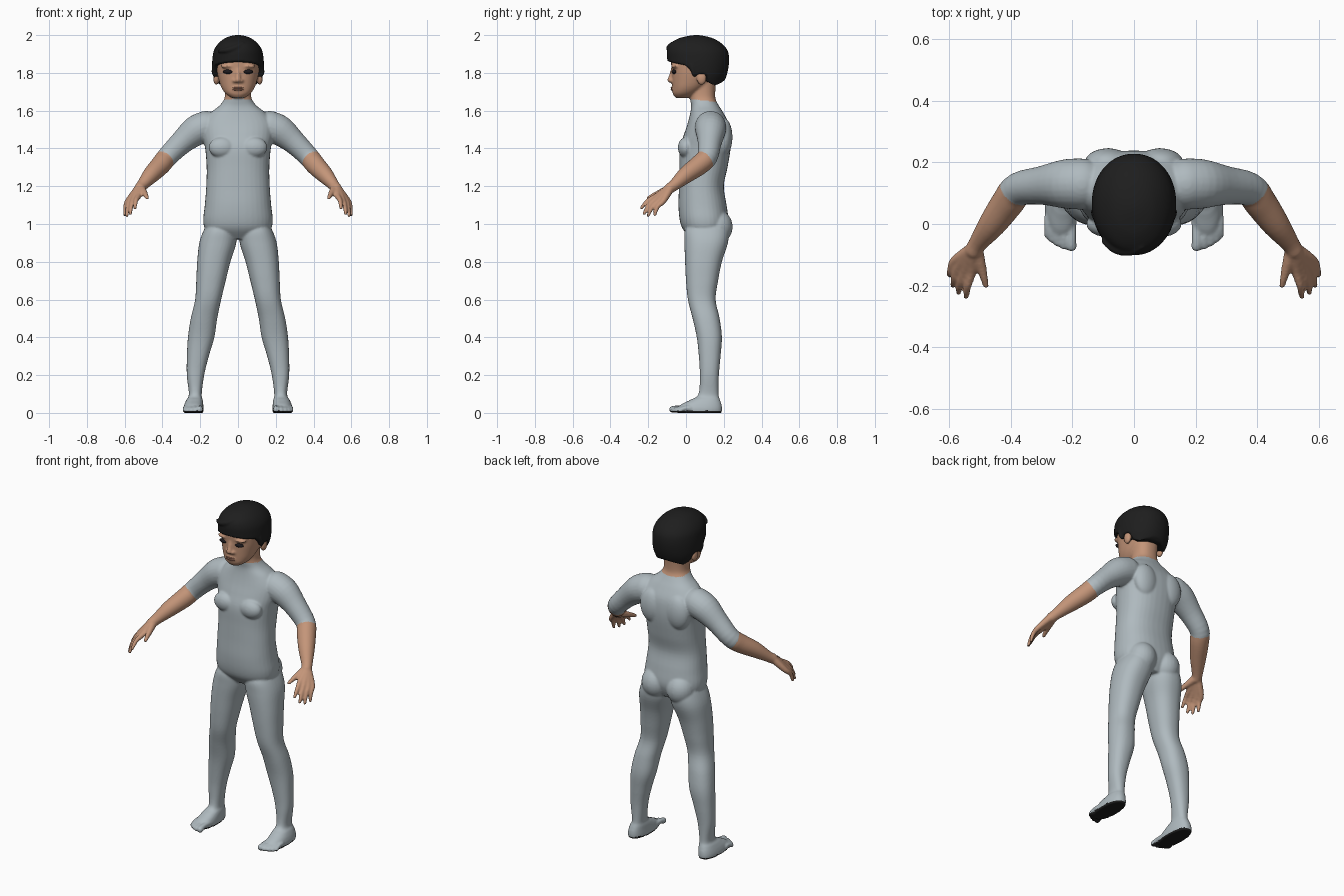
import bpy, bmesh, math
from mathutils import Vector, Matrix

cube = bpy.data.objects.get("Cube")
if cube:
    bpy.data.objects.remove(cube, do_unlink=True)


def material(name, rgb):
    m = bpy.data.materials.new(name)
    m.use_nodes = True
    m.diffuse_color = (*rgb, 1)
    bsdf = m.node_tree.nodes["Principled BSDF"]
    bsdf.inputs["Base Color"].default_value = (*rgb, 1)
    bsdf.inputs["Roughness"].default_value = 0.7
    return m


SUIT = material("suit_grey", (0.43, 0.49, 0.52))
SKIN = material("skin", (0.55, 0.30, 0.19))
BLACK = material("soft_black", (0.013, 0.013, 0.013))
EYE = material("eye_dark", (0.012, 0.01, 0.012))
LIP = material("lip", (0.36, 0.16, 0.11))


def smooth_path(rows, steps):
    """Catmull-Rom interpolation of rows of numbers."""
    rows = [Vector(r) for r in rows]
    out = []
    for i in range(len(rows) - 1):
        a, b, c, d = rows[max(i - 1, 0)], rows[i], rows[i + 1], rows[min(i + 2, len(rows) - 1)]
        for k in range(steps):
            t = k / steps
            out.append(b + (c - a) * t / 2 + (a * 2 - b * 5 + c * 4 - d) * t * t / 2
                       + (b * 3 - a - c * 3 + d) * t ** 3 / 2)
    return out + [rows[-1]]


def bridge(bm, rings):
    n = len(rings[0])
    for r, q in zip(rings, rings[1:]):
        for i in range(n):
            bm.faces.new((r[i], r[(i + 1) % n], q[(i + 1) % n], q[i]))
    bm.faces.new(rings[0][::-1])
    bm.faces.new(rings[-1])


def stack(bm, rows, side=1, power=2.3, steps=5, n=36):
    """Level rings; each row is z, centre x, half width, front y, back y."""
    rings = []
    for z, cx, rx, yf, yb in smooth_path(rows, steps):
        ring = []
        for i in range(n):
            a = math.tau * i / n
            c, s = math.cos(a), math.sin(a)
            x = math.copysign(abs(c) ** (2 / power), c) * rx
            y = math.copysign(abs(s) ** (2 / power), s) * (yb - yf) / 2
            ring.append(bm.verts.new((side * (cx + x), (yf + yb) / 2 + y, z)))
        rings.append(ring)
    bridge(bm, rings)


def ball(bm, centre, radii, segments=24):
    m = Matrix.Translation(centre) @ Matrix.Diagonal((*radii, 1))
    bmesh.ops.create_uvsphere(bm, u_segments=segments, v_segments=16, radius=1, matrix=m)


def tube(bm, rows, side=1, steps=4, n=16):
    """Round limb; each row is x, y, z, radius. Both ends are rounded."""
    pts = smooth_path(rows, steps)
    rings = []
    for i, p in enumerate(pts):
        way = pts[min(i + 1, len(pts) - 1)].xyz - pts[max(i - 1, 0)].xyz
        q = way.to_track_quat('Z', 'Y')
        ring = []
        for k in range(n):
            a = math.tau * k / n
            v = p.xyz + q @ Vector((math.cos(a), math.sin(a), 0)) * p.w
            ring.append(bm.verts.new((side * v.x, v.y, v.z)))
        rings.append(ring)
    bridge(bm, rings)
    for p in (pts[0], pts[-1]):
        ball(bm, (side * p.x, p.y, p.z), (p.w,) * 3, n)


def finish(name, bm, mats):
    bmesh.ops.recalc_face_normals(bm, faces=bm.faces[:])
    me = bpy.data.meshes.new(name)
    bm.to_mesh(me)
    bm.free()
    for m in mats:
        me.materials.append(m)
    for p in me.polygons:
        p.use_smooth = True
    ob = bpy.data.objects.new(name, me)
    bpy.context.collection.objects.link(ob)
    return ob


def fuse(ob, voxel, rounds):
    """Blend overlapping shells into one skin and bake the result."""
    r = ob.modifiers.new("blend", 'REMESH')
    r.mode, r.voxel_size, r.use_smooth_shade = 'VOXEL', voxel, True
    s = ob.modifiers.new("soften", 'SMOOTH')
    s.factor, s.iterations = 0.5, rounds
    baked = bpy.data.meshes.new_from_object(ob.evaluated_get(bpy.context.evaluated_depsgraph_get()))
    ob.modifiers.clear()
    mats = list(ob.data.materials)
    ob.data = baked
    baked.materials.clear()
    for m in mats:
        baked.materials.append(m)
    for p in baked.polygons:
        p.use_smooth = True


# Body: torso and neck
bm = bmesh.new()
stack(bm, [(.92, 0, .12, .03, .19), (.97, 0, .172, -.015, .215), (1.02, 0, .184, -.033, .225),
           (1.1, 0, .176, -.04, .215), (1.2, 0, .168, -.037, .2), (1.3, 0, .166, -.035, .22),
           (1.4, 0, .174, -.033, .236), (1.47, 0, .19, -.012, .238), (1.53, 0, .19, .008, .228),
           (1.585, 0, .15, .022, .2), (1.625, 0, .1, .027, .175), (1.66, 0, .074, .022, .157),
           (1.7, 0, .068, .02, .155), (1.76, 0, .07, .02, .16)])
# Face and skull
stack(bm, [(1.668, 0, .035, -.055, .02), (1.69, 0, .066, -.07, .06), (1.72, 0, .087, -.072, .1),
           (1.76, 0, .101, -.074, .14), (1.81, 0, .112, -.076, .17), (1.87, 0, .115, -.078, .19),
           (1.92, 0, .1, -.06, .18), (1.96, 0, .05, 0, .1)], power=2.2)
tube(bm, [(0, -.068, 1.82, .012), (0, -.077, 1.785, .013), (0, -.083, 1.763, .016)])
ball(bm, (0, -.064, 1.716), (.034, .016, .014))

for s in (1, -1):
    # Brow, nostril, ear, chest, shoulder blade and hip masses
    ball(bm, (s * .05, -.055, 1.835), (.042, .024, .012))
    ball(bm, (s * .017, -.075, 1.758), (.012, .013, .01))
    ball(bm, (s * .115, .082, 1.772), (.016, .026, .036))
    ball(bm, (s * .085, .0, 1.405), (.07, .043, .055))
    ball(bm, (s * .085, .2, 1.46), (.075, .046, .1))
    ball(bm, (s * .083, .165, .985), (.082, .082, .09))
    # Leg and foot
    stack(bm, [(1.02, .09, .06, .03, .2), (.97, .095, .085, -.005, .225), (.9, .107, .098, -.008, .222),
               (.8, .128, .088, -.005, .19), (.7, .143, .078, .0, .17), (.6, .158, .069, .01, .157),
               (.5, .18, .07, .035, .178), (.4, .195, .07, .057, .19), (.3, .2125, .058, .068, .183),
               (.2, .225, .046, .073, .174), (.1, .226, .034, .066, .172), (.07, .23, .043, .025, .18),
               (.045, .234, .05, -.025, .188), (.02, .236, .054, -.05, .191), (0, .236, .052, -.048, .189)], s)
    for x, tip, r in [(.203, -.072, .018), (.228, -.07, .014), (.249, -.06, .0135),
                      (.267, -.048, .013), (.282, -.034, .012)]:
        tube(bm, [(x, .02, .025, r), (x, tip + .03, .026, r * .85), (x, tip, r, r)], s, n=12)
    # Arm
    tube(bm, [(.17, .13, 1.515, .083), (.225, .13, 1.492, .08), (.3, .125, 1.43, .063),
              (.375, .113, 1.355, .055), (.41, .07, 1.312, .053), (.46, .0, 1.26, .045),
              (.505, -.06, 1.208, .031), (.52, -.085, 1.19, .029)], s, n=24)
    # Palm ribs and fingers, then the thumb
    for knuckle, tip in [((.527, -.152, 1.15), (.545, -.236, 1.085)),
                         ((.549, -.15, 1.138), (.57, -.222, 1.055)),
                         ((.568, -.138, 1.128), (.588, -.2, 1.045)),
                         ((.582, -.12, 1.122), (.6, -.165, 1.05))]:
        k, t = Vector(knuckle), Vector(tip)
        mid = k.lerp(t, .5) + Vector((.004, -.008, .006))
        tube(bm, [(.52, -.08, 1.195, .024), (*k, .0165), (*mid, .0125), (*t, .0095)], s, n=12)
    tube(bm, [(.512, -.09, 1.185, .024), (.496, -.14, 1.165, .017),
              (.487, -.175, 1.15, .013), (.481, -.2, 1.138, .01)], s, n=12)

body = finish("body", bm, [SUIT, SKIN, BLACK])
fuse(body, .006, 5)

# Bare neck, head and forearms; dark soles
elbow, forearm = Vector((.385, .095, 1.345)), Vector((.13, -.165, -.145))
for p in body.data.polygons:
    c = p.center
    if c.z > 1.665 - .12 * c.y:
        p.material_index = 1
    elif abs(c.x) > .3 and (Vector((abs(c.x), c.y, c.z)) - elbow).dot(forearm) > 0:
        p.material_index = 1
    elif c.z < .012:
        p.material_index = 2
for v in body.data.vertices:
    v.co.z = max(v.co.z, 0)

# Hair cap with a shaped lower rim, plus a swept lock at the front
RIM = [(-.12, 1.868), (-.06, 1.852), (.0, 1.84), (.035, 1.8), (.05, 1.775), (.062, 1.795),
       (.105, 1.795), (.12, 1.75), (.15, 1.728), (.19, 1.75), (.24, 1.79)]


def rim(y):
    for (y0, z0), (y1, z1) in zip(RIM, RIM[1:]):
        if y <= y1:
            return z0 + (z1 - z0) * max(0, (y - y0) / (y1 - y0))
    return RIM[-1][1]


bm = bmesh.new()
stack(bm, [(1.728, 0, .106, .0, .19), (1.78, 0, .13, -.06, .213), (1.83, 0, .137, -.092, .225),
           (1.88, 0, .135, -.1, .228), (1.92, 0, .127, -.1, .219), (1.955, 0, .105, -.085, .19),
           (1.982, 0, .072, -.04, .145), (1.995, 0, .04, .01, .1), (2.0, 0, .01, .045, .065)],
      power=2.1, steps=10, n=64)
for v in bm.verts:
    v.co.z = max(v.co.z, rim(v.co.y))
tube(bm, [(-.1, -.055, 1.915, .008), (-.06, -.083, 1.92, .014), (-.01, -.088, 1.935, .015),
          (.025, -.075, 1.958, .007)])
for s in (1, -1):
    tube(bm, [(s * .122, .03, 1.84, .016), (s * .129, .04, 1.8, .011), (s * .126, .042, 1.78, .004)])
hair = finish("hair", bm, [BLACK])
fuse(hair, .006, 2)

# Eyes and lips
bm = bmesh.new()
for s in (1, -1):
    ball(bm, (s * .05, -.062, 1.806), (.029, .014, .012))
finish("eyes", bm, [EYE])
bm = bmesh.new()
for z in (1.721, 1.711):
    ball(bm, (0, -.073, z), (.028, .008, .0045))
finish("lips", bm, [LIP])
